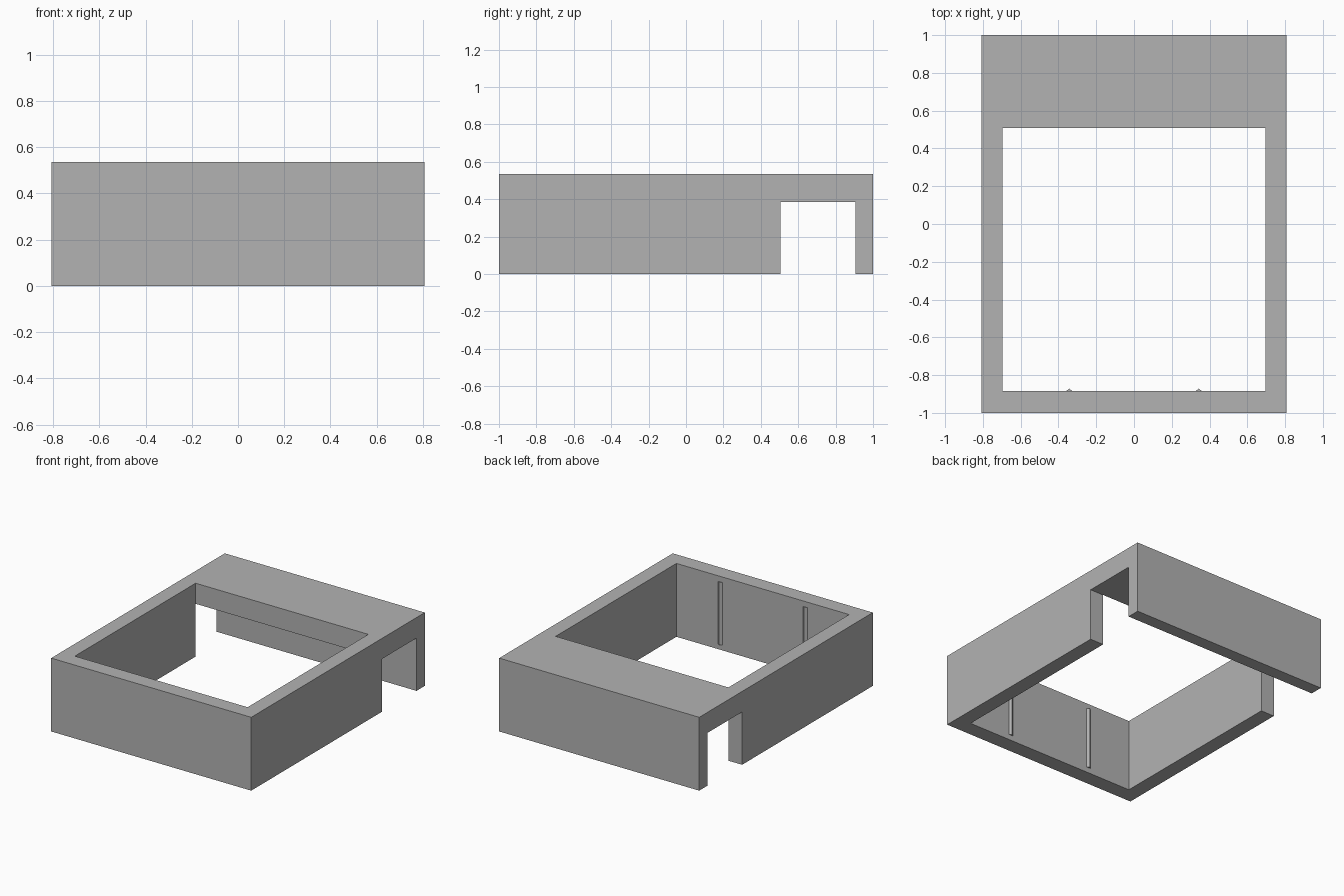
import bpy
import bmesh
from mathutils import Vector

cube = bpy.data.objects.get("Cube")
if cube:
    bpy.data.objects.remove(cube, do_unlink=True)

grey = bpy.data.materials.new("plain grey")
grey.use_nodes = True
grey.diffuse_color = (0.45, 0.45, 0.45, 1)
grey.node_tree.nodes["Principled BSDF"].inputs["Base Color"].default_value = grey.diffuse_color


def prism(name, points, extrusion):
    """Extrude a flat outline into a closed solid."""
    bm = bmesh.new()
    face = bm.faces.new([bm.verts.new(p) for p in points])
    grown = bmesh.ops.extrude_face_region(bm, geom=[face])["geom"]
    verts = [g for g in grown if isinstance(g, bmesh.types.BMVert)]
    bmesh.ops.translate(bm, vec=Vector(extrusion), verts=verts)
    if face.is_valid and len(face.edges[0].link_faces) > 2:
        bm.faces.remove(face)
    bmesh.ops.recalc_face_normals(bm, faces=bm.faces)
    mesh = bpy.data.meshes.new(name)
    bm.to_mesh(mesh)
    bm.free()
    mesh.materials.append(grey)
    obj = bpy.data.objects.new(name, mesh)
    bpy.context.collection.objects.link(obj)
    return obj


half_width, height = 0.807, 0.535
slot_front, slot_back, slot_top = 0.506, 0.905, 0.385
wall_front = -0.885

# Frame: side outline with the slot under the rear bridge, extruded across
outline = [(-1, 0), (slot_front, 0), (slot_front, slot_top), (slot_back, slot_top),
           (slot_back, 0), (1, 0), (1, height), (-1, height)]
frame = prism("frame", [(-half_width, y, z) for y, z in outline], (2 * half_width, 0, 0))

# Large rectangular opening straight through the frame
hole = [(-0.697, wall_front), (0.697, wall_front), (0.697, 0.507), (-0.697, 0.507)]
cutter = prism("opening_cutter", [(x, y, -0.2) for x, y in hole], (0, 0, 1))
cutter.hide_render = True
cut = frame.modifiers.new("opening", "BOOLEAN")
cut.operation, cut.solver, cut.object = "DIFFERENCE", "EXACT", cutter
bpy.context.view_layer.objects.active = frame
bpy.ops.object.modifier_apply(modifier=cut.name)
bpy.data.objects.remove(cutter, do_unlink=True)

# Thin triangular ribs on the inside of the front wall
for side, x in (("left", 0.343), ("right", -0.343)):
    section = [(x - 0.018, wall_front), (x + 0.018, wall_front), (x, wall_front + 0.013)]
    prism(side + "_rib", [(px, py, 0.04) for px, py in section], (0, 0, 0.455))
